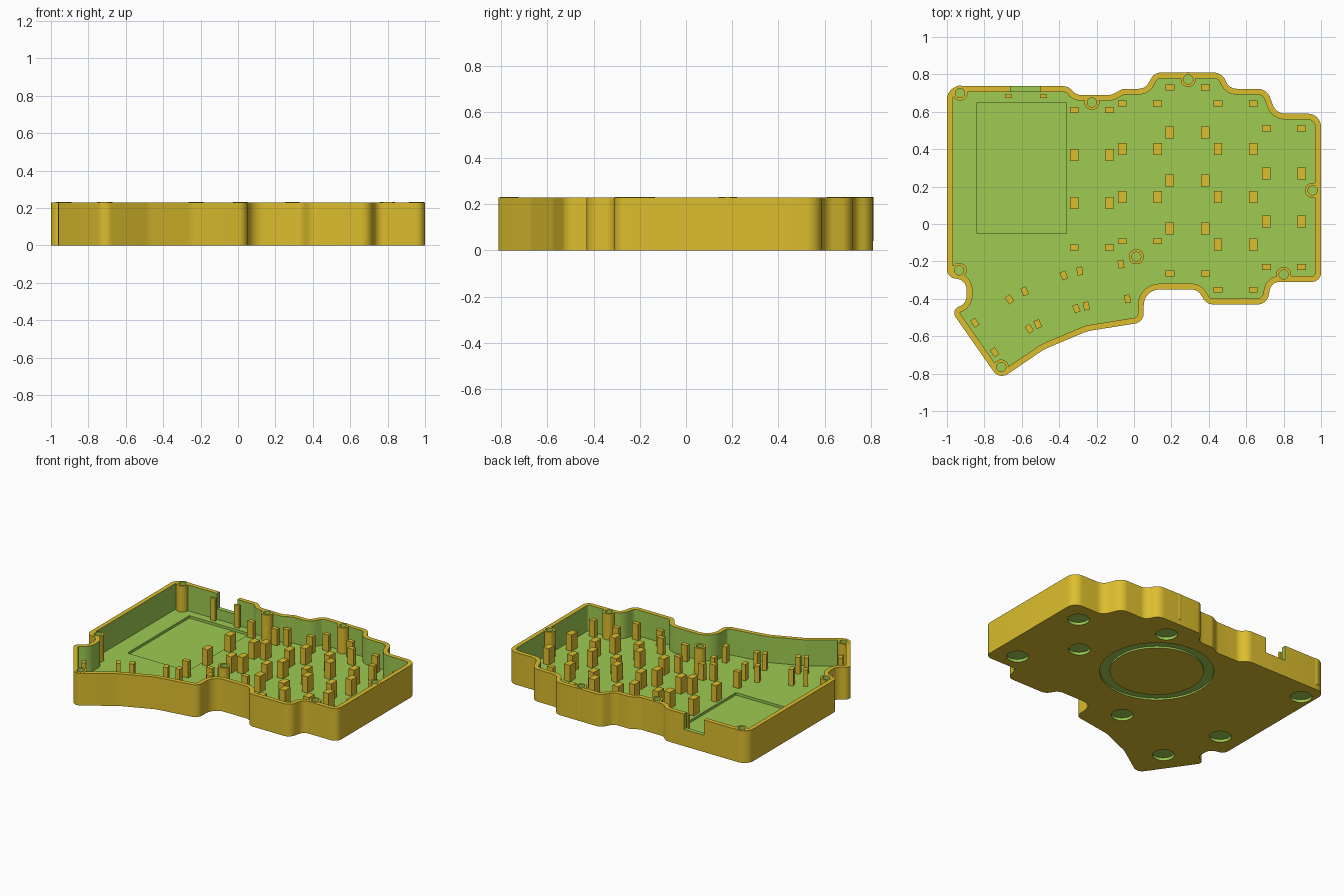
import bpy, bmesh, math
from mathutils import Vector, Matrix

if "Cube" in bpy.data.objects:
    bpy.data.objects.remove(bpy.data.objects["Cube"])

H, FLOOR, WALL = 0.23, 0.045, 0.031


def material(name, rgb):
    m = bpy.data.materials.new(name)
    m.diffuse_color = (*rgb, 1)
    m.use_nodes = True
    m.node_tree.nodes["Principled BSDF"].inputs["Base Color"].default_value = m.diffuse_color
    return m


MATS = [material("yellow_shell", (0.72, 0.515, 0.027)),
        material("green_cut", (0.337, 0.597, 0.082))]


def finish(name, bm, mat):
    bmesh.ops.recalc_face_normals(bm, faces=bm.faces)
    for f in bm.faces:
        f.material_index = mat
    me = bpy.data.meshes.new(name)
    bm.to_mesh(me)
    bm.free()
    for m in MATS:
        me.materials.append(m)
    ob = bpy.data.objects.new(name, me)
    bpy.context.collection.objects.link(ob)
    return ob


def add_prism(bm, pts, z0, z1):
    lo = [bm.verts.new((x, y, z0)) for x, y in pts]
    hi = [bm.verts.new((x, y, z1)) for x, y in pts]
    bm.faces.new(lo)
    bm.faces.new(hi)
    for i in range(len(pts)):
        j = (i + 1) % len(pts)
        bm.faces.new((lo[i], lo[j], hi[j], hi[i]))


def prism(name, outlines, z0, z1, mat=0):
    bm = bmesh.new()
    for pts in outlines:
        add_prism(bm, pts, z0, z1)
    return finish(name, bm, mat)


def circle(x, y, r, n=32):
    return [(x + r * math.cos(2 * math.pi * i / n), y + r * math.sin(2 * math.pi * i / n))
            for i in range(n)]


def rect(x, y, w, d, deg=0):
    c, s = math.cos(math.radians(deg)), math.sin(math.radians(deg))
    return [(x + c * a * w / 2 - s * b * d / 2, y + s * a * w / 2 + c * b * d / 2)
            for a, b in ((-1, -1), (1, -1), (1, 1), (-1, 1))]


def fillet(corners, steps=9):
    out, n = [], len(corners)
    for i, (x, y, r) in enumerate(corners):
        p = Vector((x, y))
        a = Vector(corners[i - 1][:2]) - p
        b = Vector(corners[(i + 1) % n][:2]) - p
        half = a.angle(b) / 2
        t = min(r / math.tan(half), 0.48 * a.length, 0.48 * b.length)
        r = t * math.tan(half)
        a.normalize()
        b.normalize()
        c = p + (a + b).normalized() * (r / math.sin(half))
        v0, v1 = p + a * t - c, p + b * t - c
        turn = v0.angle_signed(v1)
        for k in range(steps):
            out.append(tuple(c + Matrix.Rotation(-turn * k / (steps - 1), 2) @ v0))
    return out


def inset(pts, d):
    # the outline runs clockwise, so inward is to the right
    out, n = [], len(pts)
    for i in range(n):
        p = Vector(pts[i])
        e0 = (p - Vector(pts[i - 1])).normalized()
        e1 = (Vector(pts[(i + 1) % n]) - p).normalized()
        n0, n1 = Vector((e0.y, -e0.x)), Vector((e1.y, -e1.x))
        m = (n0 + n1).normalized()
        out.append(tuple(p + m * (d / max(0.5, m.dot(n0)))))
    return out


def cut(target, cutters):
    for c in cutters:
        mod = target.modifiers.new("cut", 'BOOLEAN')
        mod.operation, mod.solver, mod.object = 'DIFFERENCE', 'EXACT', c
    dg = bpy.context.evaluated_depsgraph_get()
    dg.update()
    me = bpy.data.meshes.new_from_object(target.evaluated_get(dg))
    target.modifiers.clear()
    target.data = me


def smooth(ob):
    bpy.ops.object.select_all(action='DESELECT')
    ob.select_set(True)
    bpy.context.view_layer.objects.active = ob
    bpy.ops.object.shade_smooth_by_angle(angle=math.radians(30))


# Case outline: corner x, y, fillet radius
outline = fillet([
    (-1, .737, .07), (-.35, .737, .07), (-.31, .69, .06), (-.12, .69, .06),
    (-.06, .723, .06), (.06, .723, .06), (.11, .81, .06), (.47, .81, .07),
    (.51, .723, .06), (.71, .723, .07), (.76, .59, .07), (1, .59, .07),
    (1, -.31, .05), (.735, -.31, .05), (.71, -.43, .06), (.39, -.43, .06),
    (.34, -.35, .06), (.052, -.35, .09), (.052, -.525, .055), (-.25, -.573, .2),
    (-.48, -.67, .2), (-.72, -.833, .055), (-.98, -.46, .06), (-.895, -.425, .06),
    (-.895, -.30, .06), (-1, -.285, .05)])
case = prism("case_shell", [outline], 0, H)

# Screw bosses
SCREWS = [(-.93, .70), (-.225, .65), (.29, .772), (.955, .18),
          (.80, -.27), (.012, -.175), (-.935, -.248), (-.71, -.765)]
bosses = prism("screw_bosses", [circle(x, y, .04) for x, y in SCREWS], FLOOR - .005, H + .001)

# Cutters: cavity, board recess, port notch, foot pockets, screw holes
cavity = prism("cavity_cutter", [inset(outline, WALL)], FLOOR, .4, 1)
recess = prism("recess_cutter", [rect(-.60, .30, .48, .70)], FLOOR - .018, FLOOR + .05, 1)
notch = prism("port_cutter", [rect(-.58, .73, .16, .12)], .12, .4, 1)
FEET = [(.84, .44), (.28, .66), (.834, -.18), (.586, .148),
        (-.91, .60), (-.173, -.325), (-.84, -.13), (-.71, -.55)]
feet = prism("foot_cutter", [circle(x, y, .071) for x, y in FEET], -.1, .02, 1)
holes = prism("screw_cutter", [circle(x, y, .025, 24) for x, y in SCREWS], .1, .4, 1)

# Ring groove cutter on the underside
bm = bmesh.new()
N = 64
loops = [[bm.verts.new((x, y, z)) for x, y in circle(.02, .253, r, N)]
         for r, z in ((.37, -.1), (.37, .012), (.305, .012), (.305, -.1))]
for k in range(4):
    a, b = loops[k], loops[(k + 1) % 4]
    for i in range(N):
        j = (i + 1) % N
        bm.faces.new((a[i], a[j], b[j], b[i]))
ring = finish("ring_cutter", bm, 1)

cut(case, [cavity, recess, notch, feet, ring, holes])
cut(bosses, [holes])
for c in (cavity, recess, notch, feet, holes, ring):
    bpy.data.objects.remove(c, do_unlink=True)
smooth(case)
smooth(bosses)

# Support pegs: pairs of columns with wide (s) and deep (b) pegs
COLUMNS = [((-.32, -.131), (.61, -.125), (.37, .113)),
           ((-.063, .126), (.645, -.092), (.402, .145)),
           ((.192, .382), (.73, -.265), (.49, .233, -.025)),
           ((.449, .638), (.645, -.352), (.402, .145, -.11)),
           ((.708, .896), (.51, -.23), (.27, .013))]
pegs = []
for xs, small, big in COLUMNS:
    for x in xs:
        pegs += [rect(x, y, .047, .031) for y in small]
        pegs += [rect(x, y, .045, .064) for y in big]
prism("support_pegs", pegs, FLOOR - .003, .162)

# Thumb pegs: four around each tilted key
THUMB = [(9.5, ((-.29, -.252), (-.07, -.215), (-.255, -.438), (-.035, -.40))),
         (22, ((-.375, -.275), (-.585, -.36), (-.308, -.452), (-.515, -.535))),
         (34, ((-.665, -.403), (-.85, -.528), (-.56, -.56), (-.745, -.685)))]
prism("thumb_pegs", [rect(x, y, .031, .044, deg) for deg, ps in THUMB for x, y in ps],
      FLOOR - .003, .162)

# Slim pegs beside the port
prism("port_pegs", [rect(x, .683, .038, .018) for x in (-.672, -.483)], FLOOR - .003, .205)
